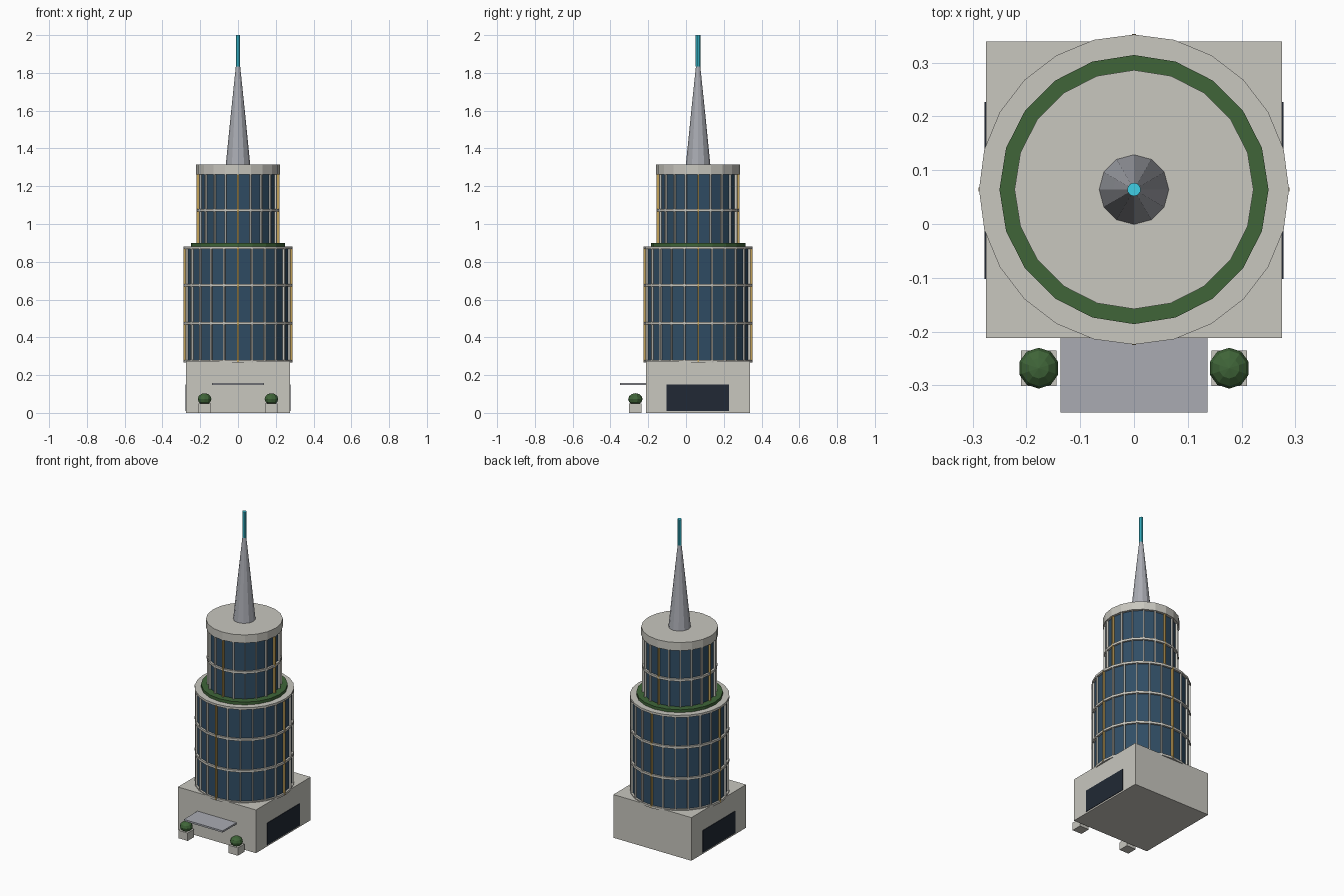
import bpy, bmesh, math
from mathutils import Matrix

if "Cube" in bpy.data.objects:
    bpy.data.objects.remove(bpy.data.objects["Cube"])

CY = 0.064  # tower axis in y


def mat(name, col):
    m = bpy.data.materials.new(name)
    m.diffuse_color = (*col, 1)
    m.use_nodes = True
    m.node_tree.nodes["Principled BSDF"].inputs["Base Color"].default_value = m.diffuse_color
    return m


STONE = mat("stone", (0.58, 0.57, 0.52))
GLASS = mat("blue_glass", (0.03, 0.075, 0.13))
DARK = mat("dark_glass", (0.015, 0.022, 0.035))
GREEN = mat("foliage", (0.05, 0.13, 0.04))
GOLD = mat("gold", (0.55, 0.36, 0.10))
METAL = mat("metal", (0.40, 0.41, 0.45))
CYAN = mat("cyan_glow", (0.05, 0.62, 0.78))


def finish(name, bm, material):
    me = bpy.data.meshes.new(name)
    bmesh.ops.recalc_face_normals(bm, faces=bm.faces)
    bm.to_mesh(me)
    bm.free()
    ob = bpy.data.objects.new(name, me)
    bpy.context.collection.objects.link(ob)
    me.materials.append(material)
    return ob


def box(name, lo, hi, material):
    bm = bmesh.new()
    m = Matrix.Translation([(a + b) / 2 for a, b in zip(lo, hi)])
    s = Matrix.Diagonal([b - a for a, b in zip(lo, hi)] + [1])
    bmesh.ops.create_cube(bm, size=1, matrix=m @ s)
    return finish(name, bm, material)


def lathe(name, profile, n, material):
    """Closed solid of revolution around the tower axis, profile = (r, z)."""
    bm = bmesh.new()
    rings = [[bm.verts.new((r * math.sin(2 * math.pi * i / n),
                            CY + r * math.cos(2 * math.pi * i / n), z))
              for i in range(n)] for r, z in profile]
    for a, b in zip(rings, rings[1:]):
        for i in range(n):
            j = (i + 1) % n
            bm.faces.new((a[i], a[j], b[j], b[i]))
    bm.faces.new(rings[0])
    bm.faces.new(rings[-1])
    return finish(name, bm, material)


def fins(name, r, z0, z1, n, picks, material):
    bm = bmesh.new()
    for i in picks:
        m = (Matrix.Translation((0, CY, (z0 + z1) / 2))
             @ Matrix.Rotation(2 * math.pi * i / n, 4, 'Z')
             @ Matrix.Translation((0, r, 0))
             @ Matrix.Diagonal((0.008, 0.016, z1 - z0, 1)))
        bmesh.ops.create_cube(bm, size=1, matrix=m)
    return finish(name, bm, material)


def drum(name, r, z0, z1, n, bands):
    # glass core, vertical fins with gold at the quarters, floor bands
    lathe(name + "_glass", [(r - 0.012, z0), (r - 0.012, z1)], n, GLASS)
    q = n // 4
    fins(name + "_fins", r - 0.009, z0, z1, n, [i for i in range(n) if i % q], STONE)
    fins(name + "_gold_fins", r - 0.007, z0, z1, n, range(0, n, q), GOLD)
    for k, z in enumerate(bands):
        lathe(f"{name}_band_{k}", [(r, z - 0.007), (r, z + 0.007)], n, STONE)


# podium with side windows
box("podium", (-0.275, -0.212, 0), (0.275, 0.339, 0.275), STONE)
for s, side in ((-1, "left"), (1, "right")):
    xs = sorted((s * 0.27, s * 0.278))
    box(side + "_window", (xs[0], -0.102, 0.01), (xs[1], 0.227, 0.15), DARK)

# tower
drum("lower_tower", 0.288, 0.27, 0.875, 24, (0.274, 0.475, 0.675, 0.875))
lathe("roof_garden", [(0.25, 0.88), (0.25, 0.9)], 20, GREEN)
drum("upper_tower", 0.218, 0.88, 1.27, 20, (1.072,))
lathe("roof_cap", [(0.222, 1.263), (0.222, 1.315)], 20, STONE)

# spire and beacon
spire = lathe("spire", [(0.065, 1.312), (0.0385, 1.576), (0.011, 1.84)], 12, METAL)
beacon = lathe("beacon", [(0.0125, 1.835), (0.0125, 2.0)], 10, CYAN)

# entrance canopy and planters
box("canopy", (-0.137, -0.35, 0.147), (0.137, -0.205, 0.158), METAL)
for s, side in ((-1, "left"), (1, "right")):
    x = s * 0.177
    box(side + "_planter", (x - 0.033, -0.301, 0), (x + 0.033, -0.235, 0.05), STONE)
    bm = bmesh.new()
    bmesh.ops.create_uvsphere(bm, u_segments=10, v_segments=6, radius=0.038,
                              matrix=Matrix.Translation((x, -0.268, 0.073))
                              @ Matrix.Diagonal((1, 1, 0.82, 1)))
    finish(side + "_shrub", bm, GREEN)
